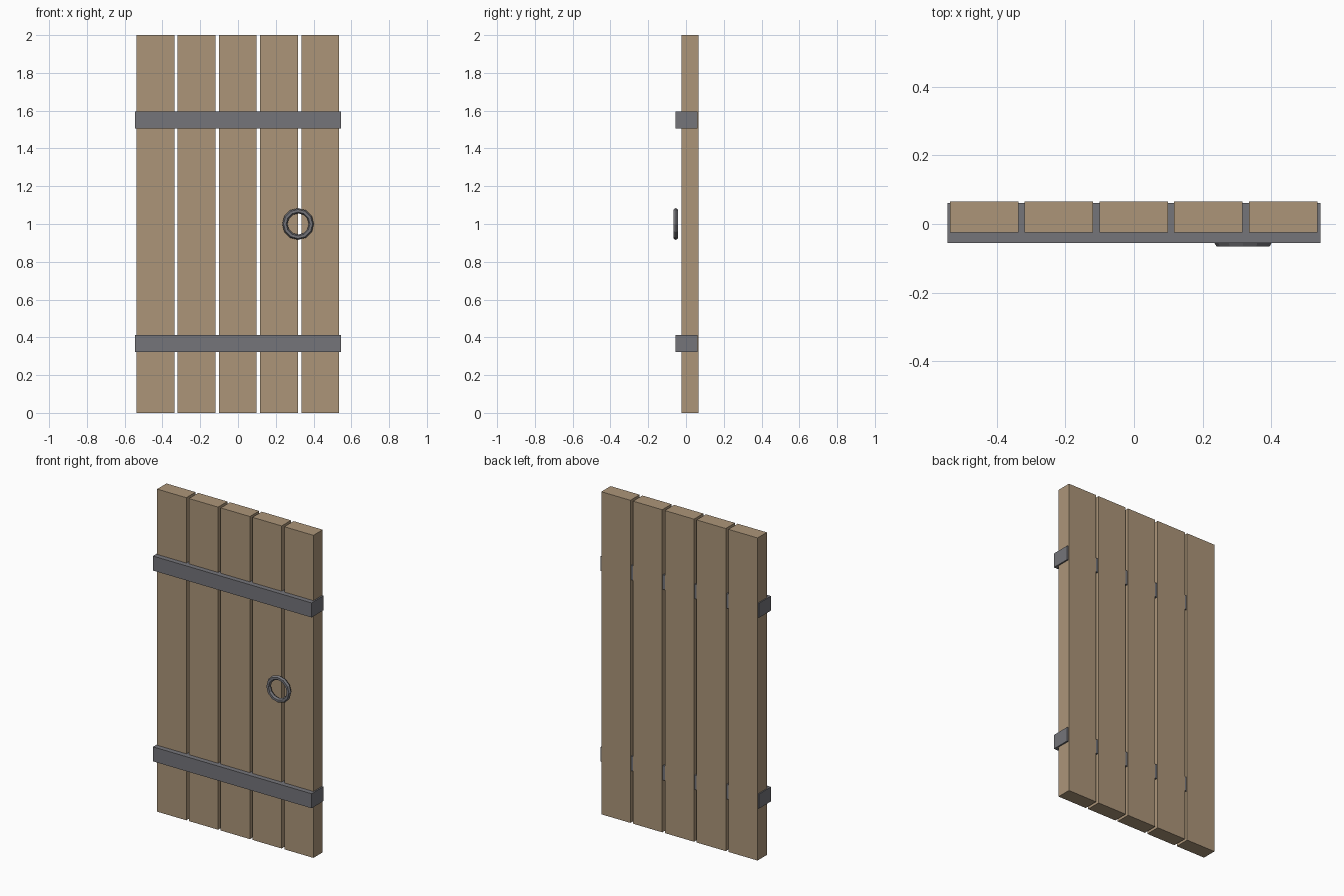
import bpy
import bmesh
from math import cos, sin, tau

cube = bpy.data.objects.get("Cube")
if cube:
    bpy.data.objects.remove(cube, do_unlink=True)


def make_material(name, rgb):
    mat = bpy.data.materials.new(name)
    mat.use_nodes = True
    color = (*rgb, 1)
    mat.diffuse_color = color
    mat.node_tree.nodes["Principled BSDF"].inputs["Base Color"].default_value = color
    return mat


def add_object(name, bm, mat):
    bmesh.ops.recalc_face_normals(bm, faces=bm.faces)
    mesh = bpy.data.meshes.new(name)
    bm.to_mesh(mesh)
    bm.free()
    mesh.materials.append(mat)
    obj = bpy.data.objects.new(name, mesh)
    bpy.context.collection.objects.link(obj)
    return obj


def box(name, low, high, mat):
    bm = bmesh.new()
    bmesh.ops.create_cube(bm, size=1)
    for v in bm.verts:
        v.co = [a + (c + 0.5) * (b - a) for a, b, c in zip(low, high, v.co)]
    return add_object(name, bm, mat)


def ring(name, center, major, minor, sides, mat, segments=12):
    # Sweep a small polygon around the y axis
    bm = bmesh.new()
    loops = []
    for i in range(segments):
        a = tau * i / segments
        loop = []
        for j in range(sides):
            b = tau * j / sides
            r = major + minor * cos(b)
            loop.append(bm.verts.new((r * cos(a), minor * sin(b), r * sin(a))))
        loops.append(loop)
    for i in range(segments):
        p, q = loops[i], loops[(i + 1) % segments]
        for j in range(sides):
            k = (j + 1) % sides
            bm.faces.new((p[j], p[k], q[k], q[j]))
    obj = add_object(name, bm, mat)
    obj.location = center
    return obj


wood = make_material("tan wood", (0.413, 0.301, 0.191))
iron = make_material("grey iron", (0.178, 0.178, 0.195))

# Five upright planks with narrow gaps
for i in range(5):
    x = (i - 2) * 0.218 - 0.001
    box(f"plank_{i + 1}", (x - 0.1, -0.025, 0), (x + 0.1, 0.066, 2), wood)

# Iron straps running through the planks
for name, z in (("lower_strap", 0.367), ("upper_strap", 1.55)):
    box(name, (-0.544, -0.056, z - 0.045), (0.544, 0.061, z + 0.045), iron)

# Ring handle
ring("ring_handle", (0.318, -0.054, 1.0), 0.07, 0.014, 6, iron)
